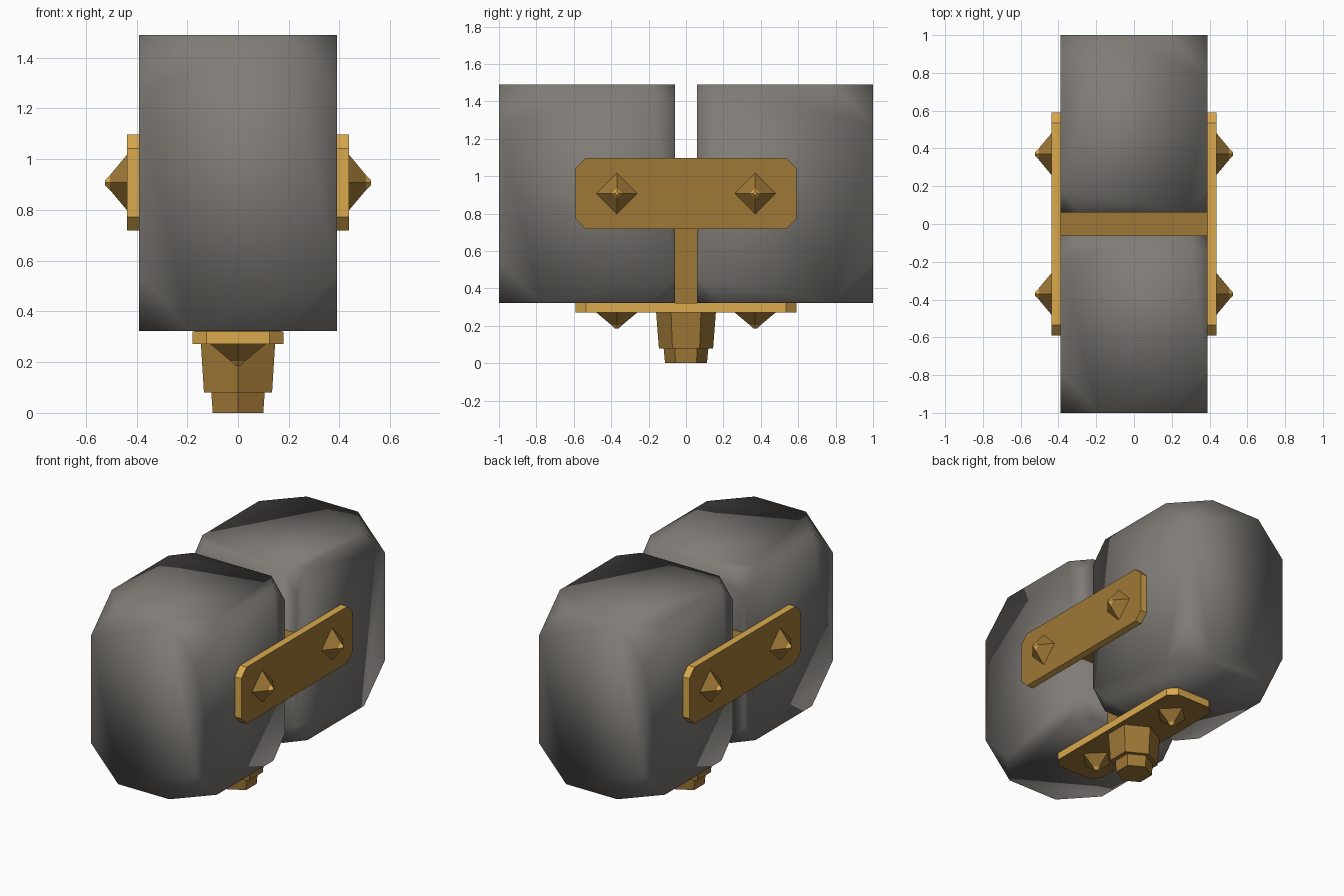
import bpy, bmesh, math
from mathutils import Matrix, Vector

if "Cube" in bpy.data.objects:
    bpy.data.objects.remove(bpy.data.objects["Cube"])


def material(name, rgb):
    m = bpy.data.materials.new(name)
    m.diffuse_color = (*rgb, 1)
    m.use_nodes = True
    m.node_tree.nodes["Principled BSDF"].inputs["Base Color"].default_value = m.diffuse_color
    return m


GREY = material("stone_grey", (0.215, 0.202, 0.184))
GOLD = material("aged_gold", (0.345, 0.188, 0.038))
LIGHT = material("worn_gold_edge", (0.70, 0.40, 0.075))


def finish(name, bm, mats, smooth=False):
    bmesh.ops.recalc_face_normals(bm, faces=bm.faces[:])
    for f in bm.faces:
        f.smooth = smooth
    me = bpy.data.meshes.new(name)
    bm.to_mesh(me)
    bm.free()
    for m in mats:
        me.materials.append(m)
    ob = bpy.data.objects.new(name, me)
    bpy.context.collection.objects.link(ob)
    return ob


def rings(bm, loops, cap_start=True, cap_end=True):
    """Skin a list of point loops; returns one face list per band."""
    vs = [[bm.verts.new(p) for p in lp] for lp in loops]
    bands = []
    for a, b in zip(vs, vs[1:]):
        n = len(a)
        bands.append([bm.faces.new((a[i], a[(i + 1) % n], b[(i + 1) % n], b[i]))
                      for i in range(n)])
    if cap_start:
        bm.faces.new(vs[0][::-1])
    if cap_end:
        bands.append([bm.faces.new(vs[-1])])
    return bands


def ngon(n, rx, ry, z, start=0.0):
    return [(rx * math.cos(start + i * math.tau / n),
             ry * math.sin(start + i * math.tau / n), z) for i in range(n)]


# Stone heads: boxes with cut corners, deeper cuts on the outer side
def stone(name, side):
    lo, hi = Vector((-0.39, 0.06, 0.323)), Vector((0.39, 1.0, 1.49))
    bm = bmesh.new()
    for x in (0, 1):
        for y in (0, 1):
            for z in (0, 1):
                cut = (0.2, 0.22, 0.22) if y else (0.1, 0.12, 0.135)
                pick = (x, y, z)
                c = [hi[i] if pick[i] else lo[i] for i in range(3)]
                for i in range(3):
                    p = c[:]
                    p[i] += -cut[i] if pick[i] else cut[i]
                    bm.verts.new((p[0], p[1] * side, p[2]))
    bmesh.ops.convex_hull(bm, input=bm.verts[:])
    bmesh.ops.dissolve_limit(bm, angle_limit=0.02, verts=bm.verts[:], edges=bm.edges[:])
    finish(name, bm, [GREY], smooth=True)


stone("front_stone_head", -1)
stone("back_stone_head", 1)


# Strap plates with chamfered corners, worn rims and two pointed studs each
def plate(name, half_width, orient, c=0.055, length=0.59, t=0.05):
    w = half_width
    corner = [(length, w - c), (length - c, w)]
    outline = (corner + [(-x, y) for x, y in corner[::-1]]
               + [(-x, -y) for x, y in corner] + [(x, -y) for x, y in corner[::-1]])
    bm = bmesh.new()
    bands = rings(bm, [[(x, y, z) for x, y in outline] for z in (0, t)])
    for f in bands[0]:
        f.material_index = 1
    finish(name, bm, [GOLD, LIGHT]).matrix_world = orient
    for label, x in (("a", -0.37), ("b", 0.37)):
        bm = bmesh.new()
        bands = rings(bm, [ngon(4, 0.115, 0.115, -0.005), ngon(4, 0.03, 0.03, 0.066),
                           ngon(4, 0.01, 0.01, 0.086)])
        for f in bands[1] + bands[2]:
            f.material_index = 1
        stud = finish(name + "_stud_" + label, bm, [GOLD, LIGHT])
        stud.matrix_world = orient @ Matrix.Translation((x, 0, t))


to_side = Matrix(((0, 0, 1, 0.388), (1, 0, 0, 0), (0, 1, 0, 0.908), (0, 0, 0, 1)))
to_base = Matrix(((0, 1, 0, 0), (1, 0, 0, 0), (0, 0, -1, 0.321), (0, 0, 0, 1)))
plate("right_plate", 0.19, to_side)
plate("left_plate", 0.19, Matrix.Rotation(math.pi, 4, "Z") @ to_side)
plate("base_plate", 0.18, to_base)


# Crossbar joining the side plates, and post down to the base plate
def block(name, size, loc):
    bm = bmesh.new()
    bmesh.ops.create_cube(bm, size=1, matrix=Matrix.Translation(loc) @ Matrix.Diagonal((*size, 1)))
    finish(name, bm, [GOLD])


block("crossbar", (0.80, 0.12, 0.36), (0, 0, 0.908))
block("center_post", (0.34, 0.12, 0.46), (0, 0, 0.53))

# Six-sided handle socket and the stub below it
up = math.pi / 2
bm = bmesh.new()
rings(bm, [ngon(6, 0.155, 0.145, 0.08, up), ngon(6, 0.169, 0.16, 0.275, up)])
finish("handle_socket", bm, [GOLD])
bm = bmesh.new()
rings(bm, [ngon(6, 0.115, 0.112, 0.0, up), ngon(6, 0.122, 0.12, 0.085, up)])
finish("handle_stub", bm, [GOLD])
